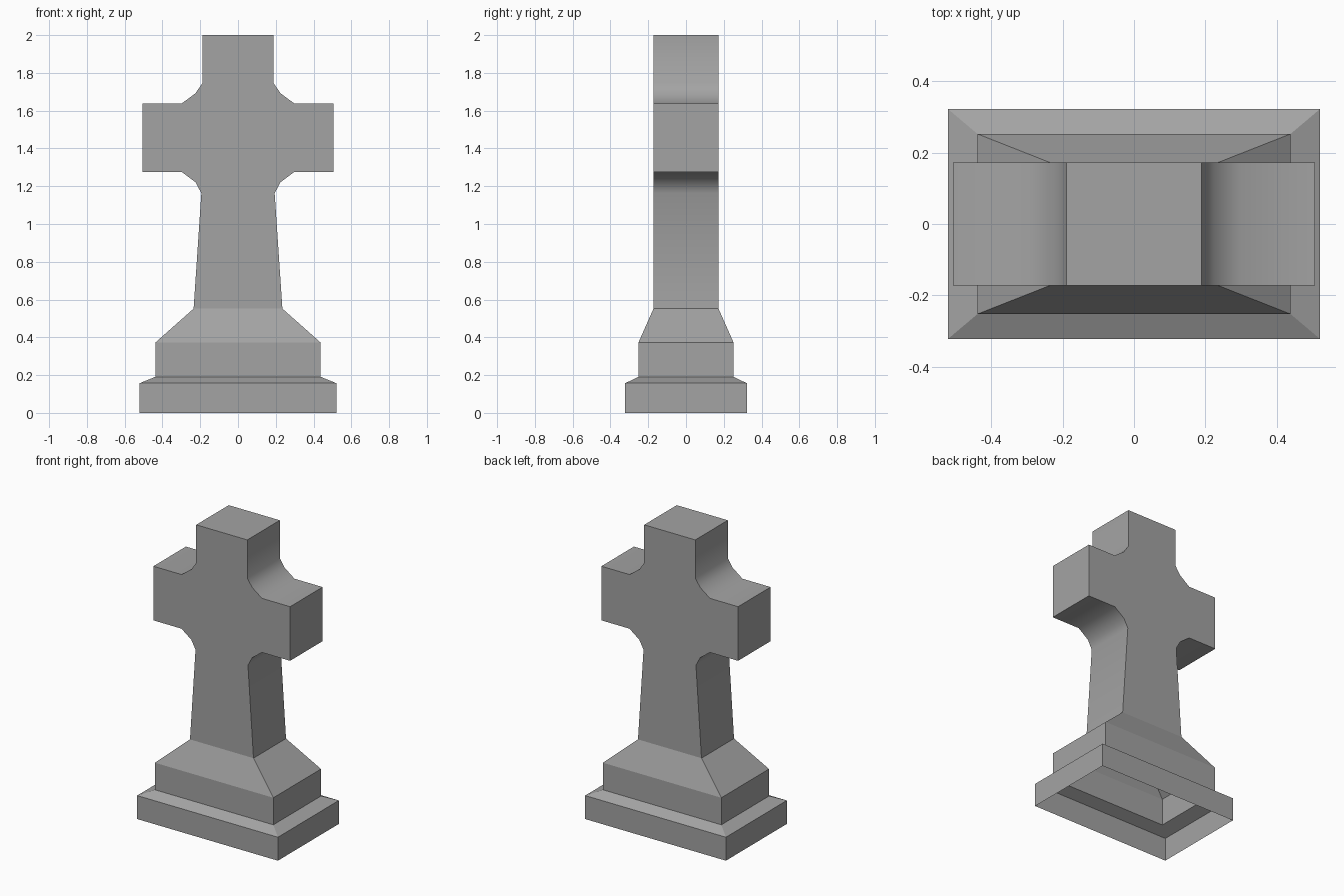
import bpy
import math

cube = bpy.data.objects.get("Cube")
if cube:
    bpy.data.objects.remove(cube, do_unlink=True)

stone = bpy.data.materials.new("grey_stone")
stone.use_nodes = True
GREY = (0.37, 0.37, 0.37, 1.0)
stone.diffuse_color = GREY
stone.node_tree.nodes["Principled BSDF"].inputs["Base Color"].default_value = GREY


def add_mesh(name, verts, faces):
    mesh = bpy.data.meshes.new(name)
    mesh.from_pydata(verts, [], faces)
    mesh.materials.append(stone)
    obj = bpy.data.objects.new(name, mesh)
    bpy.context.collection.objects.link(obj)
    return obj


def loft_rectangles(name, levels):
    """Open-bottomed shell through stacked rectangles (half x, half y, z)."""
    verts = [(sx * x, sy * y, z) for x, y, z in levels
             for sx, sy in ((-1, -1), (1, -1), (1, 1), (-1, 1))]
    faces = []
    for k in range(0, 4 * (len(levels) - 1), 4):
        for i in range(4):
            j = (i + 1) % 4
            faces.append((k + i, k + j, k + 4 + j, k + 4 + i))
    return add_mesh(name, verts, faces)


def extrude_profile(name, half, depth):
    """Mirror a half outline in x and extrude it along y, open underneath."""
    outline = half + [(-x, z) for x, z in reversed(half)]
    n = len(outline)
    verts = [(x, y, z) for y in (-depth, depth) for x, z in outline]
    faces = [tuple(range(n)), tuple(reversed(range(n, 2 * n)))]
    faces += [(i, n + i, n + i + 1, i + 1) for i in range(n - 1)]
    return add_mesh(name, verts, faces)


# Stepped plinth: lower block, bevelled ledge, upper block, sloped shoulder
SHAFT_X, SHAFT_Y, SHAFT_Z = 0.235, 0.172, 0.552
loft_rectangles("stepped_base", [
    (0.521, 0.322, 0.0),
    (0.521, 0.322, 0.157),
    (0.438, 0.252, 0.191),
    (0.438, 0.252, 0.372),
    (SHAFT_X, SHAFT_Y, SHAFT_Z),
])

# Cross: tapered shaft, rounded inner corners, two arms and the head
cross = extrude_profile("cross", [
    (SHAFT_X, SHAFT_Z),
    (0.194, 1.163), (0.225, 1.221), (0.298, 1.276),
    (0.506, 1.276), (0.506, 1.638),
    (0.298, 1.638), (0.225, 1.692), (0.189, 1.745),
    (0.189, 2.0),
], SHAFT_Y)
cross.data.shade_smooth()
cross.data.set_sharp_from_angle(angle=math.radians(45))
